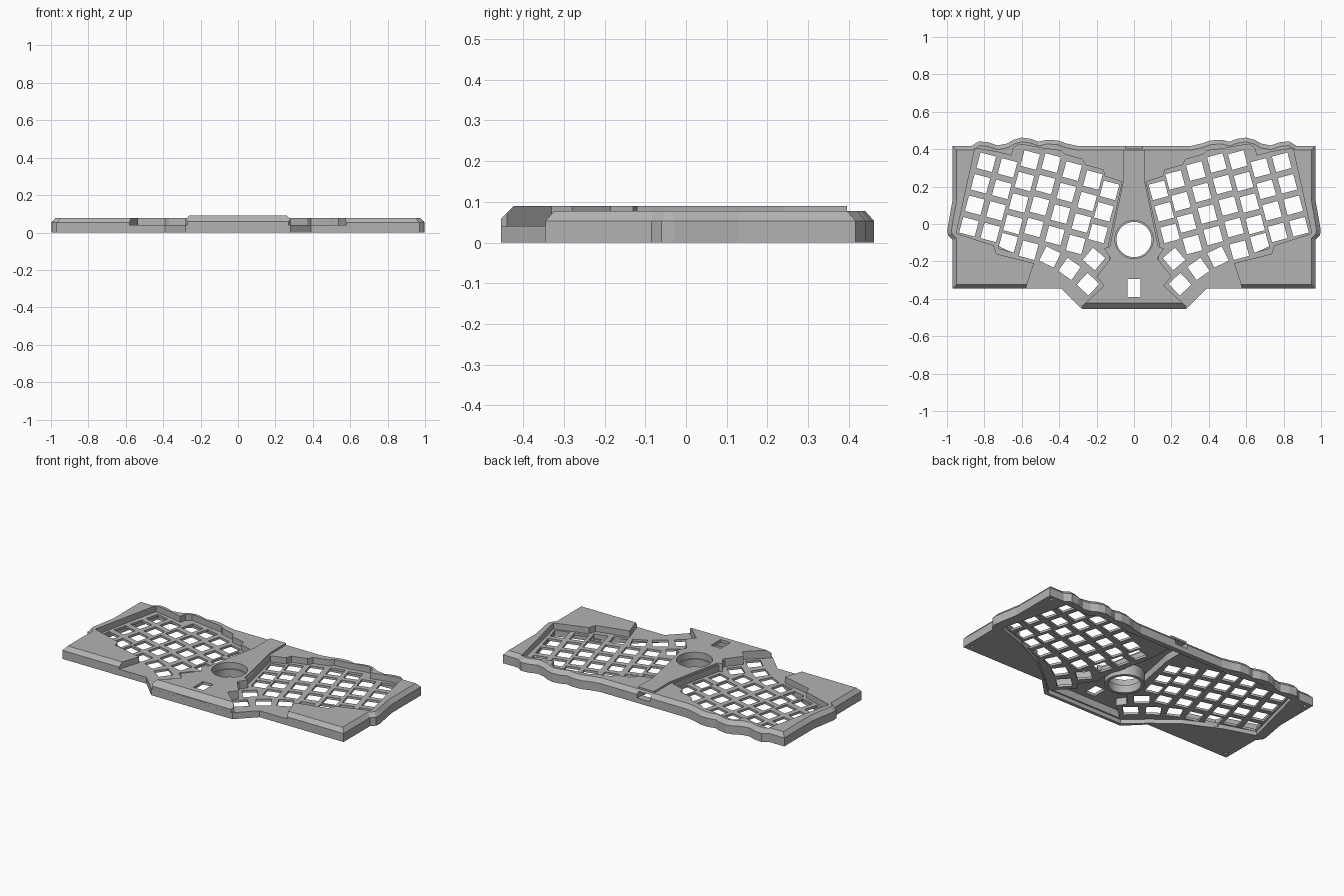
import bpy, bmesh, math
from mathutils import Vector, Matrix

old = bpy.data.objects.get("Cube")
if old:
    bpy.data.objects.remove(old, do_unlink=True)

grey = bpy.data.materials.new("case_grey")
grey.use_nodes = True
colour = (0.45, 0.45, 0.45, 1)
grey.diffuse_color = colour
grey.node_tree.nodes["Principled BSDF"].inputs["Base Color"].default_value = colour


def finish(name, bm):
    bmesh.ops.recalc_face_normals(bm, faces=bm.faces)
    if bm.calc_volume(signed=True) < 0:
        bmesh.ops.reverse_faces(bm, faces=bm.faces)
    mesh = bpy.data.meshes.new(name)
    bm.to_mesh(mesh)
    bm.free()
    mesh.materials.append(grey)
    ob = bpy.data.objects.new(name, mesh)
    bpy.context.collection.objects.link(ob)
    return ob


def flip(pts):
    return [(-x, y) for x, y in reversed(pts)]


def inset(pts, d):
    # Mitred inward offset of a clockwise outline
    out = []
    for i, p in enumerate(pts):
        p = Vector(p)
        e1 = (p - Vector(pts[i - 1])).normalized()
        e2 = (Vector(pts[(i + 1) % len(pts)]) - p).normalized()
        n1, n2 = Vector((e1.y, -e1.x)), Vector((e2.y, -e2.x))
        out.append(tuple(p + (n1 + n2) * d / max(1 + n1.dot(n2), 0.5)))
    return out


def prism(name, pts, z0, z1, chamfer=0, drop=0):
    levels = [(pts, z0), (pts, z1 - drop)]
    if chamfer:
        levels.append((inset(pts, chamfer), z1))
    bm = bmesh.new()
    rings = [[bm.verts.new((x, y, z)) for x, y in ring] for ring, z in levels]
    n = len(pts)
    for low, high in zip(rings, rings[1:]):
        for i in range(n):
            j = (i + 1) % n
            bm.faces.new((low[i], low[j], high[j], high[i]))
    bm.faces.new(rings[0][::-1])
    bm.faces.new(rings[-1])
    return finish(name, bm)


def disc(x, y, r, n=48):
    return [(x + r * math.cos(math.tau * i / n), y + r * math.sin(math.tau * i / n))
            for i in range(n)]


def rect(x0, x1, y0, y1):
    return [(x0, y0), (x1, y0), (x1, y1), (x0, y1)]


def volume(mesh):
    bm = bmesh.new()
    bm.from_mesh(mesh)
    v = bm.calc_volume()
    bm.free()
    return v


def combine(target, tool, operation):
    # Try each solver until the change in volume is believable
    tool.hide_render = True
    low, high = (.5, 1.001) if operation == "DIFFERENCE" else (.999, 1.6)
    before = volume(target.data)
    bpy.context.view_layer.objects.active = target
    for solver in ("EXACT", "MANIFOLD", "FLOAT"):
        backup = target.data.copy()
        mod = target.modifiers.new("combine", "BOOLEAN")
        mod.operation, mod.solver, mod.object = operation, solver, tool
        bpy.ops.object.modifier_apply(modifier=mod.name)
        if low < volume(target.data) / before < high:
            bpy.data.meshes.remove(backup)
            break
        target.data = backup
    bpy.data.objects.remove(tool, do_unlink=True)


def cut(pts, z0, z1):
    combine(case, prism("cutter", pts, z0, z1), "DIFFERENCE")


# Outer shell with a chamfered rim
half = [(.30, .417), (.36, .43), (.41, .447), (.47, .45), (.51, .44), (.55, .455),
        (.60, .462), (.645, .45), (.68, .43), (.73, .42), (.78, .437), (.83, .442),
        (.87, .417), (.97, .417), (.97, .13), (.998, -.03), (.995, -.06), (.97, -.085),
        (.97, -.345), (.39, -.345), (.28, -.455)]
case = prism("keyboard_case", half + flip(half), 0, .078, .022, .025)

# Sunken key wells, open at the front by the thumb keys
well = [(.065, .225), (.155, .255), (.165, .29), (.26, .315), (.275, .345), (.37, .372),
        (.39, .392), (.49, .405), (.51, .41), (.615, .427), (.645, .405), (.655, .365),
        (.73, .385), (.85, .405), (.95, -.05), (.75, -.115), (.735, -.16), (.535, -.21),
        (.58, -.345), (.63, -.5), (.1, -.5), (.14, -.12)]
for pts in (well, flip(well)):
    cut(pts, .04, .2)

# Raised centre panel with notched sides and a bevelled front edge
edge = [(.055, .395), (.055, .24), (.13, -.12), (.16, -.13), (.125, -.185), (.20, -.28),
        (.16, -.33), (.28, -.44), (.27, -.4545)]
combine(case, prism("centre_panel", edge + flip(edge), .01, .09), "UNION")
bm = bmesh.new()
bmesh.ops.create_cube(bm, size=1, matrix=Matrix.Translation((0, -.455, .09))
                      @ Matrix.Rotation(math.radians(45), 4, "X")
                      @ Matrix.Diagonal((.64, .046, .046, 1)))
combine(case, finish("front_bevel", bm), "DIFFERENCE")

# Hollow underside, deeper below the centre panel
hollow = [(.38, .385), (.47, .4), (.6, .415), (.66, .385), (.83, .395), (.94, -.045),
          (.74, -.11), (.535, -.21), (.39, -.325), (.265, -.435)]
cut(hollow + flip(hollow), -.1, .026)
deep = [(.042, .37), (.042, .24), (.115, -.13), (.11, -.185), (.18, -.28), (.145, -.33),
        (.25, -.425)]
cut(deep + flip(deep), -.05, .072)

# Trackball socket
ball_y = -.083
combine(case, prism("ball_socket", disc(0, ball_y, .113), .001, .085), "UNION")
cut(disc(0, ball_y, .094), -.1, .2)
cut(disc(0, ball_y, .102), .05, .2)

# Sensor window and rear cable port
cut(rect(-.035, .035, -.39, -.295), -.1, .2)
cut(rect(-.045, .045, .355, .5), .03, .068)

# Key openings: staggered columns plus the thumb arc
tilt = math.radians(15)
pitch = .119
columns = [(.79, .33, 4), (.676, .30, 4), (.555, .342, 4), (.443, .326, 4),
           (.331, .283, 4), (.22, .235, 4), (.131, .18, 3)]
keys = [(x + k * pitch * math.sin(tilt), y - k * pitch * math.cos(tilt), tilt)
        for x, y, count in columns for k in range(count)]
thumbs = [(.673, -.10, 15), (.563, -.14, 15), (.449, -.176, 26), (.345, -.24, 35),
          (.246, -.322, 43), (.214, -.187, 40)]
keys += [(x, y, math.radians(a)) for x, y, a in thumbs]
bm = bmesh.new()
for side in (1, -1):
    for x, y, angle in keys:
        place = (Matrix.Translation((side * x, y, .04))
                 @ Matrix.Rotation(side * angle, 4, "Z")
                 @ Matrix.Diagonal((.086, .086, .06, 1)))
        bmesh.ops.create_cube(bm, size=1, matrix=place)
combine(case, finish("key_cutters", bm), "DIFFERENCE")

# Blind screw holes in the corners of the base
for x in (-.935, .935):
    for y in (-.31, .385):
        cut(disc(x, y, .01, 12), -.02, .03)
